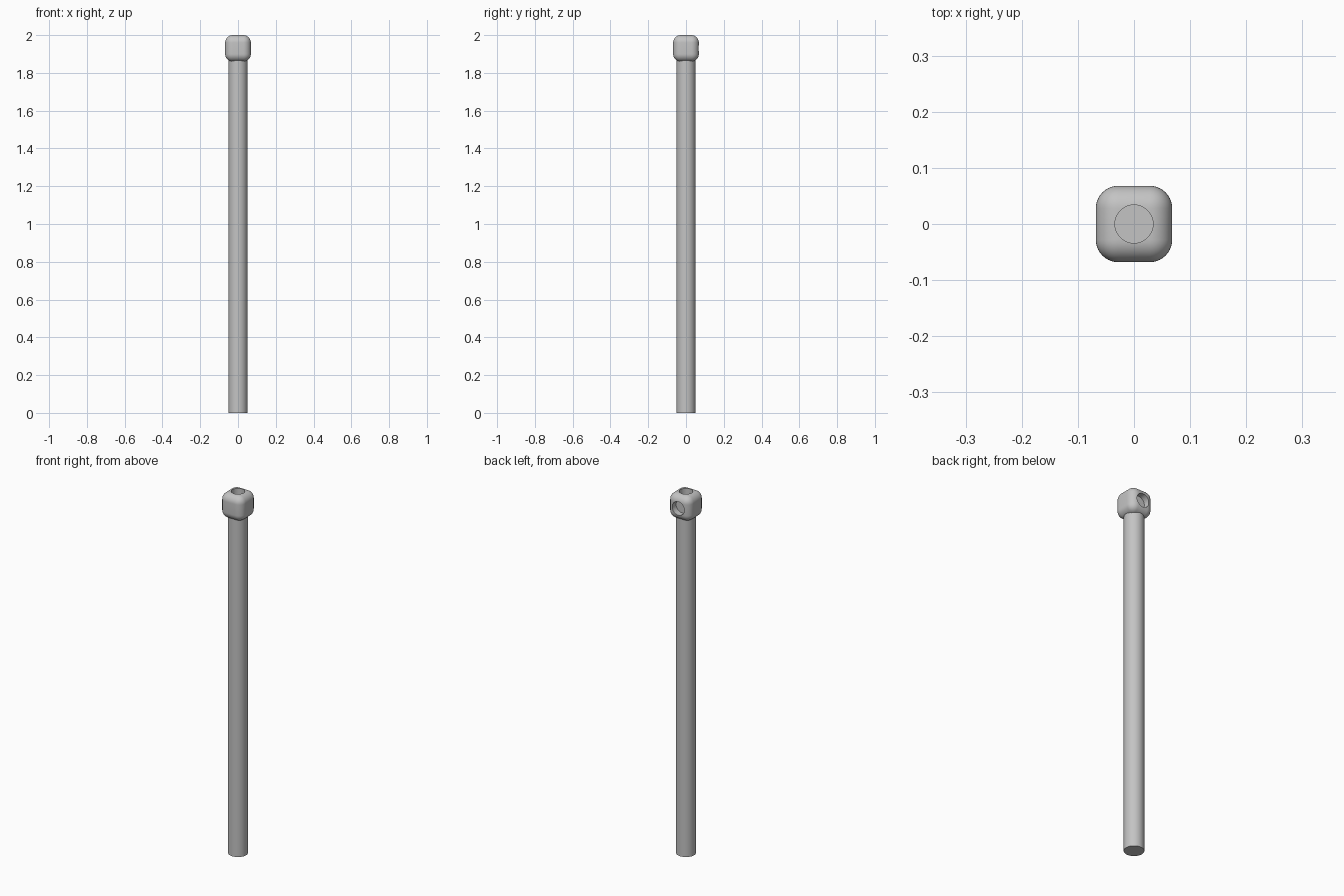
import bpy
import math

cube = bpy.data.objects.get("Cube")
if cube:
    bpy.data.objects.remove(cube, do_unlink=True)

POLE_RADIUS = 0.05
HEAD_SIZE = (0.136, 0.136, 0.14)
HEAD_Z = 1.93
HOLE_DEPTH = 0.034

grey = bpy.data.materials.new("plain_grey")
grey.use_nodes = True
grey.diffuse_color = (0.55, 0.55, 0.55, 1)
grey.node_tree.nodes["Principled BSDF"].inputs["Base Color"].default_value = (0.55, 0.55, 0.55, 1)


def cylinder(name, radius, depth, location, rotation=(0, 0, 0)):
    bpy.ops.mesh.primitive_cylinder_add(vertices=48, radius=radius, depth=depth,
                                        location=location, rotation=rotation)
    obj = bpy.context.object
    obj.name = name
    obj.data.materials.append(grey)
    return obj


def apply_modifier(obj, modifier):
    bpy.ops.object.select_all(action="DESELECT")
    obj.select_set(True)
    bpy.context.view_layer.objects.active = obj
    bpy.ops.object.modifier_apply(modifier=modifier.name)


def smooth(obj):
    bpy.ops.object.select_all(action="DESELECT")
    obj.select_set(True)
    bpy.context.view_layer.objects.active = obj
    bpy.ops.object.shade_smooth_by_angle(angle=math.radians(30))


# Long round pole, its top end buried in the head
pole_top = 1.88
pole = cylinder("pole", POLE_RADIUS, pole_top, (0, 0, pole_top / 2))
smooth(pole)

# Rounded cube head
bpy.ops.mesh.primitive_cube_add(size=1, location=(0, 0, HEAD_Z))
head = bpy.context.object
head.name = "head"
head.scale = HEAD_SIZE
bpy.ops.object.transform_apply(location=False, rotation=False, scale=True)
head.data.materials.append(grey)
bevel = head.modifiers.new("rounding", "BEVEL")
bevel.width = 0.04
bevel.segments = 10
apply_modifier(head, bevel)

# Blind sockets in the top and the back of the head
cutters = [
    cylinder("top_socket_cutter", 0.034, 2 * HOLE_DEPTH, (0, 0, 2)),
    cylinder("back_socket_cutter", 0.037, 2 * HOLE_DEPTH,
             (0, HEAD_SIZE[1] / 2, HEAD_Z), (math.pi / 2, 0, 0)),
]
for cutter in cutters:
    cutter.hide_render = True
    cut = head.modifiers.new("socket", "BOOLEAN")
    cut.operation = "DIFFERENCE"
    cut.solver = "EXACT"
    cut.object = cutter
    apply_modifier(head, cut)
    bpy.data.objects.remove(cutter, do_unlink=True)
smooth(head)
